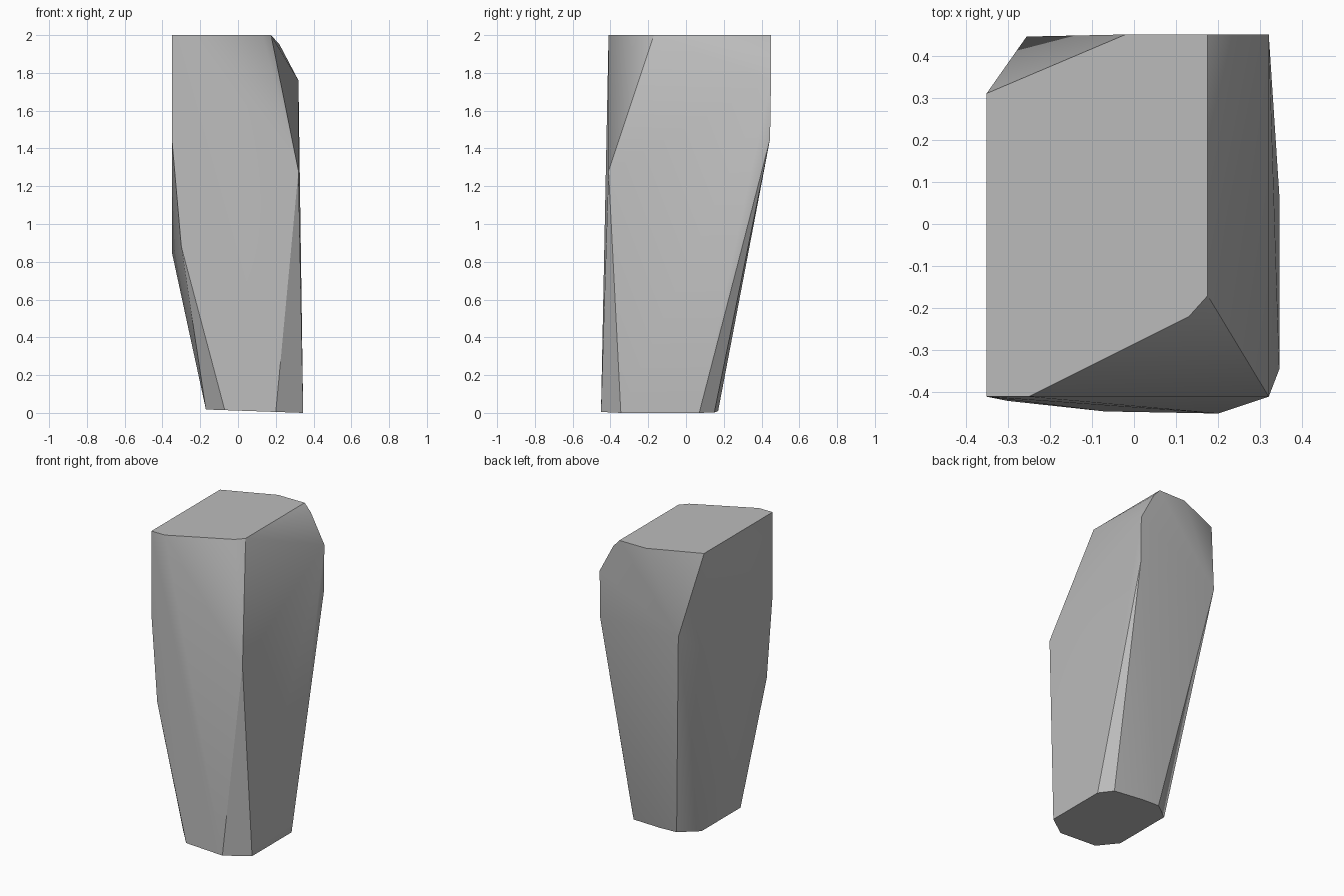
import bpy, bmesh, math

cube = bpy.data.objects.get("Cube")
if cube:
    bpy.data.objects.remove(cube, do_unlink=True)

# Plain stone material
stone = bpy.data.materials.new("grey_stone")
stone.use_nodes = True
colour = (0.5, 0.5, 0.5, 1)
stone.diffuse_color = colour
stone.node_tree.nodes["Principled BSDF"].inputs["Base Color"].default_value = colour

# Flat top outline
top = [(-.35, -.41), (-.25, -.41), (.13, -.22), (.175, -.17),
       (.175, .45), (-.02, .45), (-.35, .31)]
# Narrow foot outline
foot = [(-.17, -.33), (-.07, -.445), (.2, -.45), (.345, -.345), (.345, .07),
        (.28, .15), (.07, .17), (-.05, .17), (-.17, .08)]
# Corners of the body between top and foot
body = [(.22, .45, 1.95), (.32, .45, 1.76), (.32, .445, 1.45),
        (.32, -.41, 1.28), (-.255, .445, 1.47), (-.35, .19, 1.27),
        (-.35, -.05, .85), (-.35, -.41, 1.45), (-.3, -.42, .88)]

# Chiselled block as the hull of its corners
bm = bmesh.new()
for x, y in top:
    bm.verts.new((x, y, 2))
for x, y in foot:
    bm.verts.new((x, y, (.345 - x) * .035))
for p in body:
    bm.verts.new(p)
hull = bmesh.ops.convex_hull(bm, input=bm.verts[:])
loose = [v for v in bm.verts if not v.link_faces]
bmesh.ops.delete(bm, geom=loose, context='VERTS')
bmesh.ops.dissolve_limit(bm, angle_limit=math.radians(1),
                         verts=bm.verts[:], edges=bm.edges[:])
bmesh.ops.recalc_face_normals(bm, faces=bm.faces[:])

mesh = bpy.data.meshes.new("stone_block")
bm.to_mesh(mesh)
bm.free()
mesh.materials.append(stone)
block = bpy.data.objects.new("stone_block", mesh)
bpy.context.collection.objects.link(block)

# Soft shading on shallow creases only
bpy.context.view_layer.objects.active = block
block.select_set(True)
bpy.ops.object.shade_smooth_by_angle(angle=math.radians(30))
